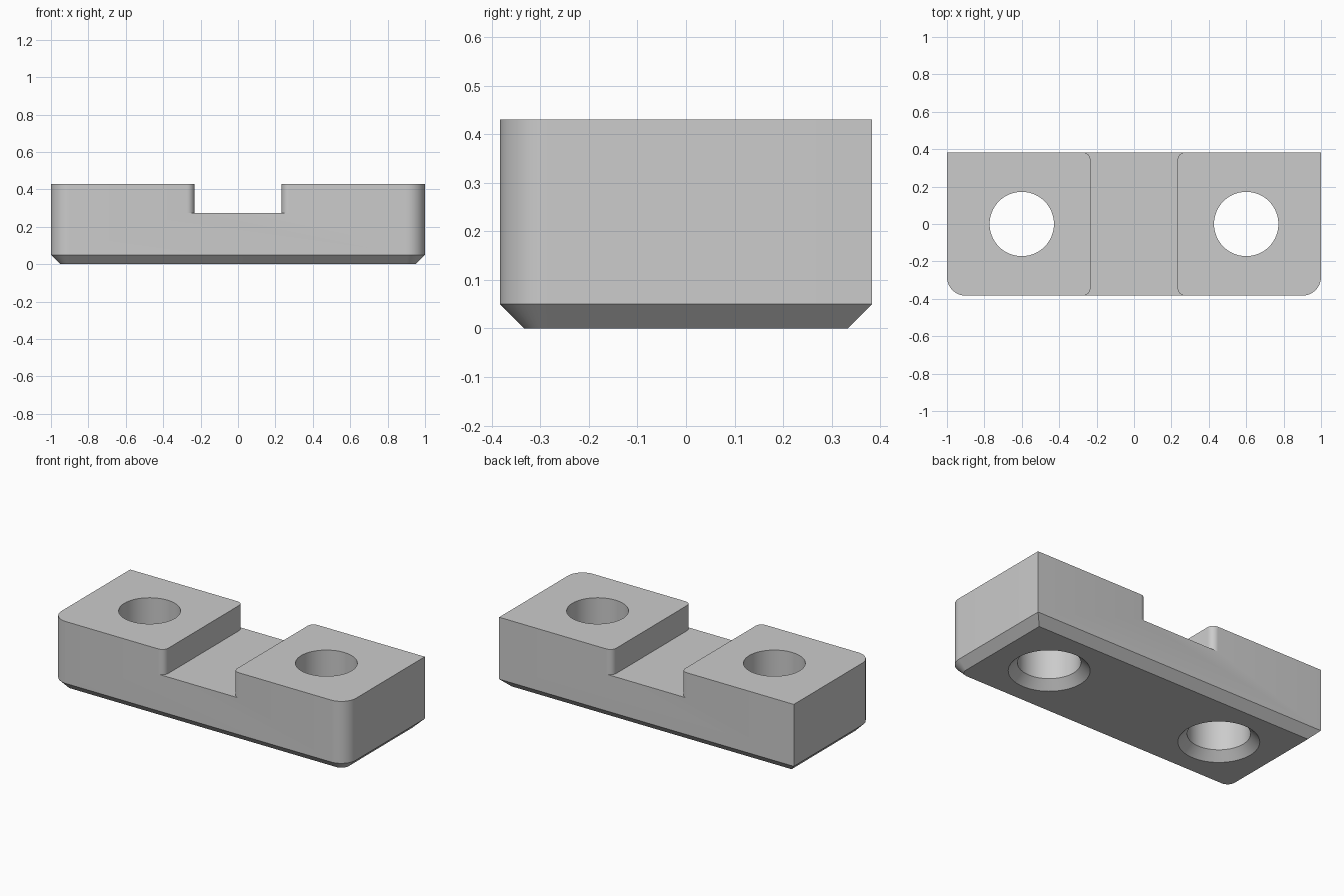
import bpy, bmesh
from math import sin, cos, pi

HX, HY, HEIGHT = 1.0, 0.383, 0.43
CHAMFER, CORNER = 0.05, 0.1
NOTCH_X, NOTCH_Z, FILLET = 0.233, 0.275, 0.04
HOLE_X, HOLE_R = 0.6, 0.172

old = bpy.data.objects.get("Cube")
if old:
    bpy.data.objects.remove(old, do_unlink=True)

grey = bpy.data.materials.new("light grey")
grey.use_nodes = True
colour = (0.6, 0.6, 0.6, 1)
grey.diffuse_color = colour
grey.node_tree.nodes["Principled BSDF"].inputs["Base Color"].default_value = colour


def arc(cx, cy, r, start, end, steps=12):
    angles = [start + (end - start) * i / steps for i in range(steps + 1)]
    return [(cx + r * cos(a), cy + r * sin(a)) for a in angles]


def loft(name, rings):
    """Closed solid through matching outlines, given as (outline, z)."""
    bm = bmesh.new()
    loops = [[bm.verts.new((x, y, z)) for x, y in pts] for pts, z in rings]
    n = len(loops[0])
    bm.faces.new(loops[0][::-1])
    bm.faces.new(loops[-1])
    for low, high in zip(loops, loops[1:]):
        for i in range(n):
            j = (i + 1) % n
            bm.faces.new((low[i], low[j], high[j], high[i]))
    bmesh.ops.recalc_face_normals(bm, faces=bm.faces)
    mesh = bpy.data.meshes.new(name)
    bm.to_mesh(mesh)
    bm.free()
    mesh.materials.append(grey)
    obj = bpy.data.objects.new(name, mesh)
    bpy.context.collection.objects.link(obj)
    return obj


def block_outline(inset):
    """Rectangle with two rounded front corners and two square back corners."""
    x, y, r = HX - inset, HY - inset, CORNER - inset
    return (arc(-x + r, -y + r, r, pi, 1.5 * pi)
            + arc(x - r, -y + r, r, 1.5 * pi, 2 * pi)
            + [(x, y), (-x, y)])


def circle(cx, r):
    return arc(cx, 0, r, 0, 2 * pi, 64)[:-1]


# Block with chamfered bottom edge
block = loft("clamp_block", [(block_outline(CHAMFER), 0),
                             (block_outline(0), CHAMFER),
                             (block_outline(0), HEIGHT)])

# Central notch, flared at both ends to round the pad corners
quarter = arc(NOTCH_X + FILLET, HY - FILLET, FILLET, pi, pi / 2, 8)
quarter.append((NOTCH_X + FILLET, HY + 0.1))
back = quarter + [(-x, y) for x, y in reversed(quarter)]
outline = back + [(-x, -y) for x, y in back]
cutters = [loft("notch_cutter", [(outline, NOTCH_Z), (outline, HEIGHT + 0.1)])]

# Screw holes, countersunk from below
for side, label in ((-1, "right"), (1, "left")):
    x = side * HOLE_X
    cutters.append(loft(label + "_hole_cutter", [
        (circle(x, HOLE_R + 2 * CHAMFER), -CHAMFER),
        (circle(x, HOLE_R), CHAMFER),
        (circle(x, HOLE_R), HEIGHT + 0.1)]))

bpy.context.view_layer.objects.active = block
block.select_set(True)
for cutter in cutters:
    mod = block.modifiers.new(cutter.name, 'BOOLEAN')
    mod.operation = 'DIFFERENCE'
    mod.solver = 'EXACT'
    mod.object = cutter
    bpy.ops.object.modifier_apply(modifier=mod.name)
    bpy.data.objects.remove(cutter, do_unlink=True)

bpy.ops.object.shade_smooth_by_angle(angle=pi / 6)
